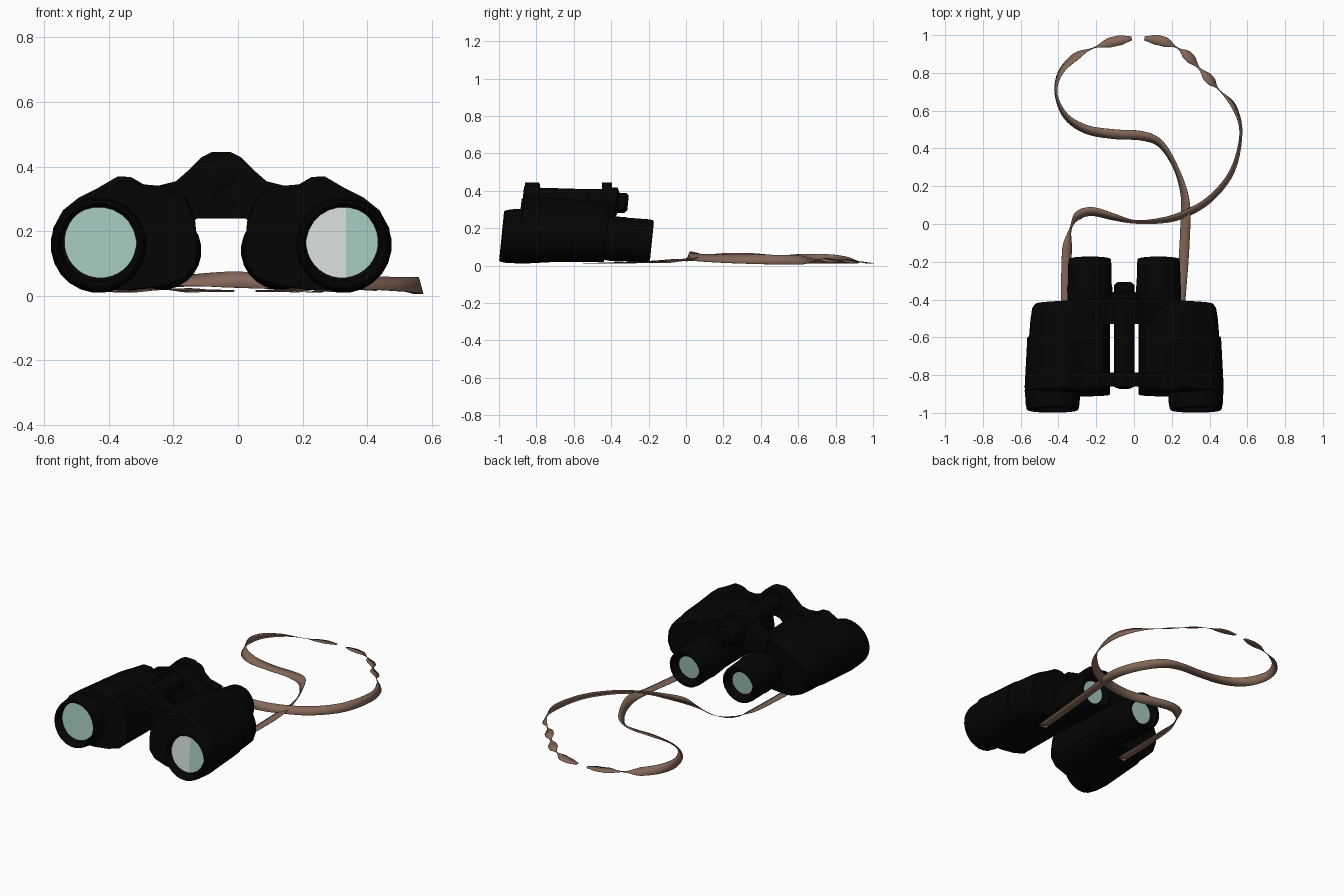
import bpy, bmesh, math
from mathutils import Vector

cube = bpy.data.objects.get("Cube")
if cube:
    bpy.data.objects.remove(cube, do_unlink=True)

AXIS = -0.052  # x of the centre hinge
LEAN = 0.1     # the body rests with its front tipped slightly up


def material(name, rgb):
    m = bpy.data.materials.new(name)
    m.use_nodes = True
    m.diffuse_color = (*rgb, 1)
    bsdf = next(n for n in m.node_tree.nodes if n.type == 'BSDF_PRINCIPLED')
    bsdf.inputs["Base Color"].default_value = (*rgb, 1)
    return m


black = material("black rubber", (0.0013, 0.0013, 0.0013))
teal = material("teal glass", (0.37, 0.57, 0.51))
grey = material("pale glass", (0.66, 0.71, 0.68))
brown = material("brown leather", (0.23, 0.138, 0.1))


def finish(name, bm, *mats):
    bmesh.ops.recalc_face_normals(bm, faces=bm.faces)
    mesh = bpy.data.meshes.new(name)
    bm.to_mesh(mesh)
    bm.free()
    for m in mats:
        mesh.materials.append(m)
    ob = bpy.data.objects.new(name, mesh)
    bpy.context.collection.objects.link(ob)
    bpy.ops.object.select_all(action='DESELECT')
    ob.select_set(True)
    bpy.context.view_layer.objects.active = ob
    bpy.ops.object.shade_smooth_by_angle(angle=math.radians(35))
    return ob


def loft(name, rings, mat):
    """Bridge equal rings of points and cap both ends."""
    bm = bmesh.new()
    rows = [[bm.verts.new(p) for p in ring] for ring in rings]
    n = len(rows[0])
    for a, b in zip(rows, rows[1:]):
        for i in range(n):
            j = (i + 1) % n
            bm.faces.new((a[i], a[j], b[j], b[i]))
    bm.faces.new(rows[0])
    bm.faces.new(rows[-1])
    return finish(name, bm, mat)


def circle(x, y, z, r, n=24):
    turns = [math.tau * (i + 0.5) / n for i in range(n)]
    return [(x + r * math.cos(t), y + LEAN * r * math.sin(t), z + r * math.sin(t))
            for t in turns]


def lathe(name, x, z, profile, slope=0, n=24):
    """Turned part along y from (radius, y) pairs; slope lifts it along y."""
    return loft(name, [circle(x, y, z + slope * y, r, n) for r, y in profile], black)


def lens(name, x, y, z, r, facing, split=None):
    """Flat glass disc, pale on the side of x below the split."""
    bm = bmesh.new()
    bm.faces.new([bm.verts.new(p) for p in circle(x, y, z, r, 32)])
    if split is not None:
        bmesh.ops.bisect_plane(bm, geom=bm.verts[:] + bm.edges[:] + bm.faces[:],
                               plane_co=(split, 0, 0), plane_no=(1, 0, 0))
        for f in bm.faces:
            f.material_index = int(f.calc_center_median().x < split)
    ob = finish(name, bm, teal, grey)
    if ob.data.polygons[0].normal.y * facing < 0:
        ob.data.flip_normals()


# Prism housing section: distance from the hinge axis, height
SHELL = [(.08, .10), (.075, .16), (.08, .23), (.11, .31), (.18, .34), (.24, .345),
         (.28, .368), (.32, .37), (.38, .335), (.44, .305), (.49, .265), (.52, .21),
         (.527, .15), (.51, .09), (.46, .042), (.4, .018), (.3, .018), (.2, .03), (.12, .055)]
STATIONS = [(-.9, .96), (-.885, 1), (-.5, .93), (-.445, .91), (-.425, .88)]

for side, s in (("right", -1), ("left", 1)):
    rings = [[(AXIS + s * (.08 + (u - .08) * k), y + LEAN * (z - .16), .02 + (z - .02) * k)
              for u, z in SHELL] for y, k in STATIONS]
    loft(side + "_prism_housing", rings, black)

    # Objective barrel with a recessed front glass
    bx = AXIS + s * .379
    lathe(side + "_objective_barrel", bx, .158,
          [(.114, -.935), (.122, -.975), (.13, -.986), (.138, -.98), (.144, -.95),
           (.149, -.86), (.135, -.6)])
    lens(side + "_objective_lens", AXIS + s * .374, -.95, .167, .112, -1,
         .335 if s > 0 else None)

    # Eyepiece with a sloping top and a recessed rear glass
    ex = AXIS + s * .182
    lathe(side + "_eyepiece", ex, .122,
          [(.105, -.5), (.119, -.4), (.121, -.34), (.117, -.32), (.115, -.21),
           (.111, -.185), (.098, -.182), (.07, -.222)], slope=-.055)
    lens(side + "_eyepiece_lens", ex, -.216, .134, .069, 1)


# Hinge bridges: half outline mirrored across the axis
def bridge(name, y0, y1, half):
    outline = half + [(-u, z) for u, z in reversed(half)]
    loft(name, [[(AXIS + u, y, z) for u, z in outline] for y in (y0, y1)], black)


ARCH = [(.03, .445), (.06, .43), (.1, .39), (.14, .355), (.22, .335),
        (.22, .26), (.08, .235), (.045, .275), (.02, .285)]
bridge("front_bridge", -.86, -.785, ARCH)
bridge("rear_bridge", -.45, -.395, ARCH)
bridge("rear_bridge_web", -.53, -.43, [(u, z - .035 if z > .3 else .24) for u, z in ARCH])

# Centre hinge and focus wheel
lathe("hinge_tube", AXIS, .338, [(.056, -.86), (.056, -.4)], slope=-.03, n=16)
lathe("hinge_front_cap", AXIS, .385, [(.035, -.87), (.055, -.86), (.055, -.785)], n=16)
lathe("focus_wheel", AXIS, .335, [(.06, -.44), (.085, -.43), (.085, -.375), (.055, -.36),
                                  (.055, -.325), (.04, -.31)], n=16)


# Neck strap: ribbon through (x, y, z, tilt in degrees, optional width factor)
def smooth_path(points, steps=5):
    pts = [Vector((*p, 1)[:5]) for p in points]
    pts = [2 * pts[0] - pts[1]] + pts + [2 * pts[-1] - pts[-2]]
    out = []
    for a, b, c, d in zip(pts, pts[1:], pts[2:], pts[3:]):
        for i in range(steps):
            t = i / steps
            out.append((2 * b + (c - a) * t + (2 * a - 5 * b + 4 * c - d) * t * t
                        + (3 * b - a - 3 * c + d) * t ** 3) / 2)
    return out + [pts[-2]]


def strap(name, points, width=.053):
    path = smooth_path(points)
    bm = bmesh.new()
    rows = []
    for i, p in enumerate(path):
        run = path[min(i + 1, len(path) - 1)].xyz - path[max(i - 1, 0)].xyz
        across = Vector((-run.y, run.x, 0)).normalized()
        tilt = math.radians(p[3])
        half = across * math.cos(tilt) + Vector((0, 0, math.sin(tilt)))
        half *= width / 2 * min(p[4], 1)
        rows.append([bm.verts.new(p.xyz + k * half) for k in (-1, 1)])
    for a, b in zip(rows, rows[1:]):
        bm.faces.new((a[0], a[1], b[1], b[0]))
    ob = finish(name, bm, brown)
    mod = ob.modifiers.new("thickness", 'SOLIDIFY')
    mod.thickness = .002
    mod.offset = 0


strap("strap_outer_loop", [
    (-.36, -.55, .012, 0), (-.36, -.35, .016, 5), (-.354, -.13, .022, 15),
    (-.334, -.02, .03, 45, .3), (-.295, .045, .04, 30), (-.22, .066, .045, 30),
    (-.1, .035, .05, 50), (0, .012, .05, 70), (.12, .015, .045, 60),
    (.25, .045, .045, 45), (.4, .13, .04, 50), (.52, .28, .035, 60),
    (.566, .48, .032, 75), (.53, .62, .03, 60), (.45, .71, .03, 45, .1),
    (.4, .765, .028, 25, 1.2), (.345, .825, .025, 25, .2), (.29, .885, .022, 20, 1.2),
    (.23, .932, .02, 25, .1), (.15, .968, .016, 8, 1.2), (.055, .983, .015, 8, .4)])
strap("strap_inner_loop", [
    (-.012, .983, .015, 8, .4), (-.11, .965, .016, 8, 1.2), (-.215, .932, .02, 30, .1),
    (-.31, .885, .028, 40), (-.39, .8, .035, 60), (-.413, .69, .037, 75),
    (-.36, .57, .038, 55), (-.25, .5, .038, 30), (-.1, .475, .038, 15),
    (.04, .467, .038, 20), (.14, .425, .04, 45), (.22, .3, .045, 60),
    (.268, .15, .045, 40), (.272, 0, .03, 5), (.262, -.2, .018, 5),
    (.25, -.35, .015, 5), (.235, -.55, .012, 0)])
